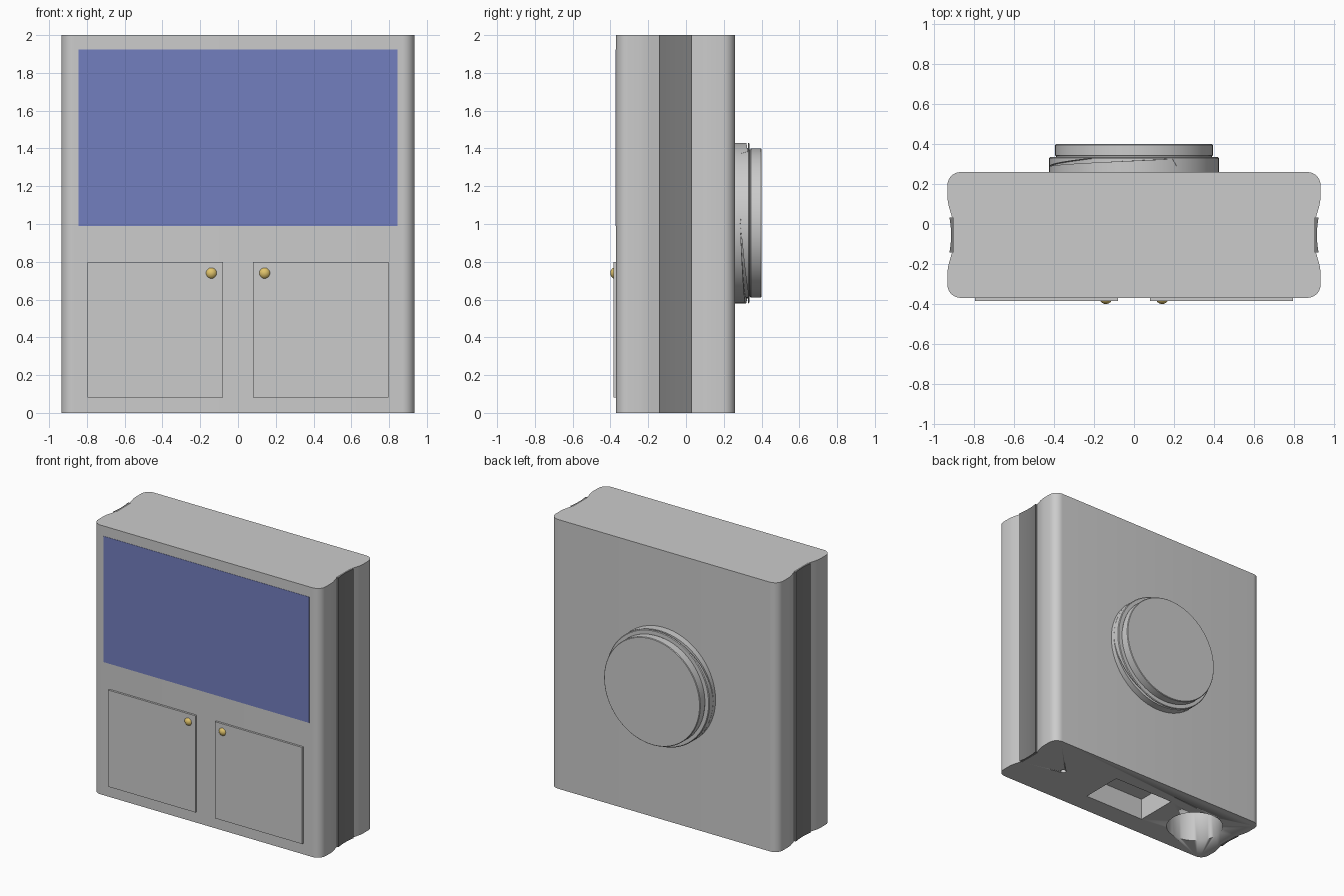
import bpy, bmesh, math
from mathutils import Vector

if "Cube" in bpy.data.objects:
    bpy.data.objects.remove(bpy.data.objects["Cube"])

CY = -0.055  # middle of the cabinet in y


def material(name, rgb):
    m = bpy.data.materials.new(name)
    m.diffuse_color = (*rgb, 1)
    m.use_nodes = True
    m.node_tree.nodes["Principled BSDF"].inputs["Base Color"].default_value = m.diffuse_color
    return m


BLUE = material("panel_blue", (0.17, 0.21, 0.52))
DARK = material("strip_dark", (0.2, 0.2, 0.2))
GOLD = material("knob_gold", (0.75, 0.55, 0.15))


def finish(name, bm, mat=None, smooth=True):
    bmesh.ops.recalc_face_normals(bm, faces=bm.faces)
    me = bpy.data.meshes.new(name)
    bm.to_mesh(me)
    bm.free()
    ob = bpy.data.objects.new(name, me)
    bpy.context.collection.objects.link(ob)
    if mat:
        me.materials.append(mat)
    bpy.ops.object.select_all(action='DESELECT')
    bpy.context.view_layer.objects.active = ob
    ob.select_set(True)
    if smooth:
        bpy.ops.object.shade_smooth_by_angle(angle=math.radians(30))
    return ob


def box(name, x, y, z, mat=None):
    bm = bmesh.new()
    bmesh.ops.create_cube(bm, size=1)
    for v in bm.verts:
        v.co = Vector([(r[0] + r[1]) / 2 + c * (r[1] - r[0]) for r, c in zip((x, y, z), v.co)])
    return finish(name, bm, mat, False)


def prism(name, outline, z0, z1, mat=None):
    bm = bmesh.new()
    face = bm.faces.new([bm.verts.new((x, y, z0)) for x, y in outline])
    ext = bmesh.ops.extrude_face_region(bm, geom=[face])["geom"]
    for v in ext:
        if isinstance(v, bmesh.types.BMVert):
            v.co.z = z1
    return finish(name, bm, mat)


def circle(x, y, r, n=48):
    return [(x + r * math.cos(2 * math.pi * i / n), y + r * math.sin(2 * math.pi * i / n)) for i in range(n)]


# Cabinet body: rounded corners, scalloped sides with a slot for the strip
quarter = [(0.903, 0.087), (0.912, 0.087), (0.917, 0.105), (0.926, 0.135), (0.933, 0.165), (0.935, 0.19)]
quarter += [(0.87 + 0.065 * math.cos(a), 0.25 + 0.065 * math.sin(a))
            for a in [math.pi / 2 * i / 8 for i in range(9)]]
half = [(x, -y) for x, y in reversed(quarter)] + quarter
loop = half + [(-x, y) for x, y in reversed(half)]
body = prism("cabinet_body", [(x, y + CY) for x, y in loop], 0, 2)

# Recesses in the underside: round well, square bay, small hole
cutters = [prism("well_cutter", circle(-0.6, CY, 0.196), -0.1, 0.3),
           box("bay_cutter", (-0.25, 0.25), (CY - 0.16, CY + 0.16), (-0.1, 0.16)),
           prism("hole_cutter", circle(0.6, CY, 0.02, 20), -0.1, 0.16)]
for c in cutters:
    c.hide_render = True
    mod = body.modifiers.new(c.name, 'BOOLEAN')
    mod.operation, mod.solver, mod.object = 'DIFFERENCE', 'EXACT', c
    bpy.context.view_layer.objects.active = body
    bpy.ops.object.modifier_apply(modifier=mod.name)
    bpy.data.objects.remove(c)

# Dark concave grip strips, panel, doors and knobs
for s, side in ((1, "right"), (-1, "left")):
    arc = [(s * (0.917 + 0.008 * (t / 4) ** 2), CY + 0.087 * t / 4) for t in range(-4, 5)]
    prism(side + "_grip_strip", arc + [(s * 0.9, CY + 0.087), (s * 0.9, CY - 0.087)], 0, 2, DARK)
    box(side + "_door", sorted((s * 0.08, s * 0.797)), (-0.385, -0.36), (0.082, 0.8))
    bm = bmesh.new()
    bmesh.ops.create_uvsphere(bm, u_segments=32, v_segments=16, radius=0.033)
    bmesh.ops.translate(bm, verts=bm.verts, vec=(s * 0.141, -0.368, 0.74))
    finish(side + "_knob", bm, GOLD)
box("front_panel", (-0.845, 0.845), (-0.372, -0.36), (0.99, 1.925), BLUE)

# Rear mount: ring with two helical grooves, then a raised disc
bm = bmesh.new()
N, rings = 120, []
for i in range(N):
    a = 2 * math.pi * i / N
    t = ((-a) % math.pi) / math.radians(120)  # groove progress, two starts
    ya, w, d = 0.29, 0.001, 0.0005
    if t < 1:
        ya = 0.287 + 0.04 * t
        w = max(0.001, min(0.022 * t * 2, 0.328 - ya))
        d = 0.0005 + 0.03 * min(1, t * 3) * min(1, (1 - t) * 4)
    prof = [(0.425, 0.25), (0.425, ya), (0.425 - d, ya + 0.0005), (0.425 - d, ya + w),
            (0.425, ya + w + 0.0005), (0.425, 0.33), (0.42, 0.335), (0.39, 0.335),
            (0.39, 0.34), (0.395, 0.344), (0.395, 0.396), (0.391, 0.4)]
    rings.append([bm.verts.new((r * math.cos(a), y, 1.005 + r * math.sin(a))) for r, y in prof])
for p, q in zip(rings, rings[1:] + rings[:1]):
    for k in range(len(p) - 1):
        bm.faces.new((p[k], p[k + 1], q[k + 1], q[k]))
bm.faces.new([r[-1] for r in rings])
bm.faces.new([r[0] for r in rings])
finish("rear_mount", bm)
